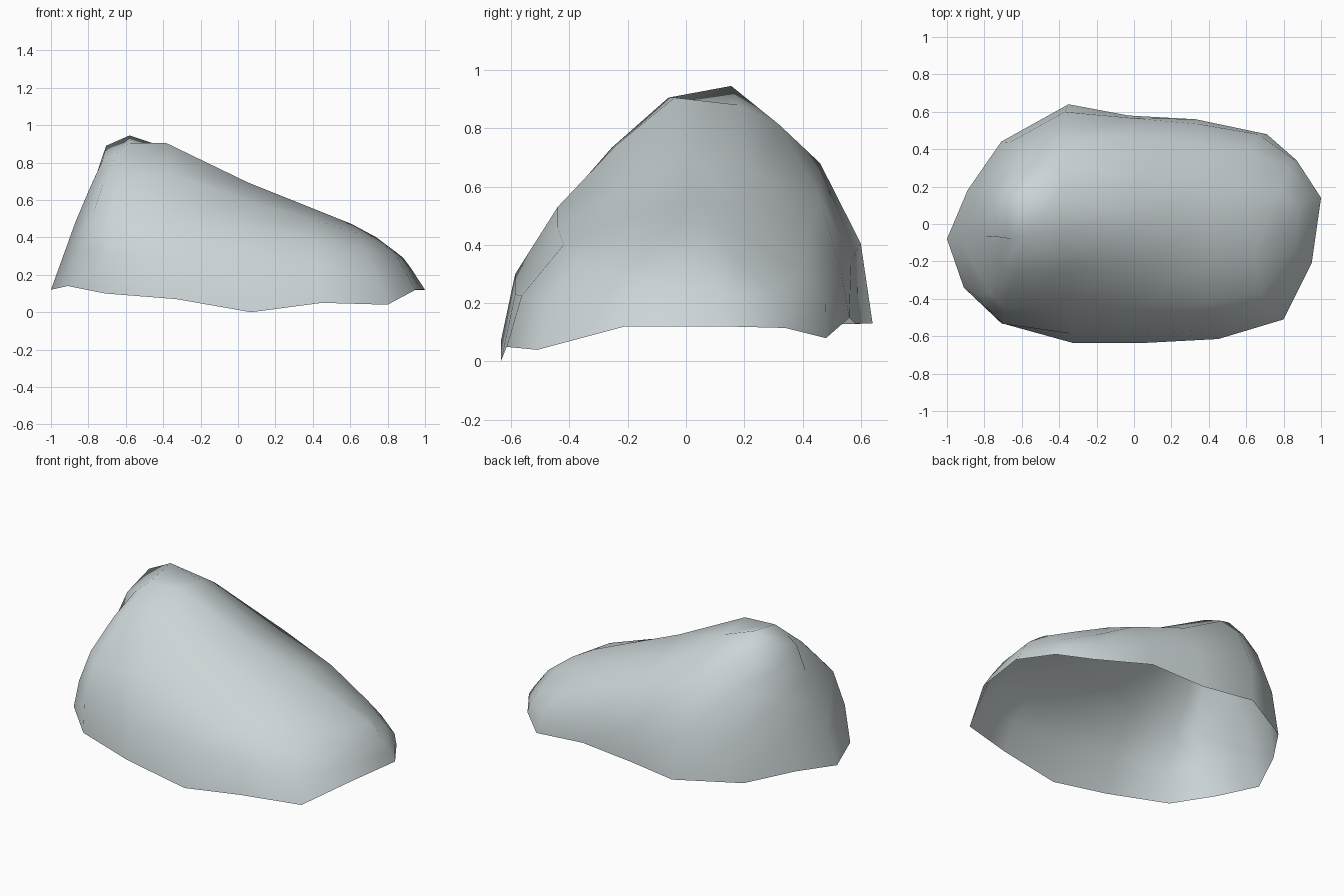
import bpy, bmesh
from mathutils import Vector

if "Cube" in bpy.data.objects:
    bpy.data.objects.remove(bpy.data.objects["Cube"])

# Open bottom edge, anticlockwise from the left end
rim = [(-1, -.08, .12), (-.91, -.34, .14), (-.71, -.53, .10), (-.33, -.635, .07),
       (.07, -.635, 0), (.45, -.615, .05), (.80, -.51, .04), (.95, -.21, .12),
       (1, .14, .12), (.87, .34, .115), (.71, .48, .08), (.33, .56, .15),
       (-.03, .58, .13), (-.35, .64, .13), (-.71, .44, .127), (-.89, .18, .15)]

# Shoulder where the walls turn into the roof
shoulder = [(-.87, -.06, .48), (-.77, -.37, .54), (-.69, -.45, .51), (-.35, -.44, .53),
            (.03, -.44, .46), (.40, -.42, .40), (.68, -.37, .34), (.86, -.14, .28),
            (.925, .12, .235), (.83, .30, .24), (.62, .40, .31), (.36, .42, .45),
            (0, .46, .56), (-.39, .46, .68), (-.62, .36, .66), (-.80, .19, .58)]

# Crest: a flat peak on the left narrowing to a ridge on the right
ridge = [(.05, 0, .695), (.40, .03, .555), (.61, .05, .47), (.74, .08, .40)]
crest = [(-.725, -.07, .81), (-.65, -.08, .85), (-.58, -.06, .905), (-.385, -.04, .905),
         *ridge, (.84, .11, .325), *reversed(ridge),
         (-.385, .18, .88), (-.58, .155, .945), (-.705, .12, .89)]


def between(a, b, widen, lift):
    """Half-way ring, bulged sideways and upwards."""
    ring = []
    for p, q in zip(a, b):
        m = (Vector(p) + Vector(q)) / 2
        ring.append((m.x, m.y * widen, m.z + lift * abs(m.y)))
    return ring


rings = [rim, between(rim, shoulder, 1.09, 0), shoulder,
         between(shoulder, crest, 1.0, .1), crest]

# Skin the rings into one open shell
bm = bmesh.new()
rows = [[bm.verts.new(p) for p in ring] for ring in rings]
n = len(rim)
for low, high in zip(rows, rows[1:]):
    for i in range(n):
        j = (i + 1) % n
        bm.faces.new((low[i], low[j], high[j], high[i]))

# Close the peak
for cap in ((0, 1, 15), (1, 2, 14, 15), (2, 3, 13, 14), (3, 4, 13)):
    bm.faces.new([rows[-1][i] for i in cap])
bmesh.ops.remove_doubles(bm, verts=bm.verts, dist=.0005)
bmesh.ops.recalc_face_normals(bm, faces=bm.faces)
if sum(f.normal.z for f in bm.faces) < 0:
    bmesh.ops.reverse_faces(bm, faces=bm.faces)
for f in bm.faces:
    f.smooth = True

mesh = bpy.data.meshes.new("shell")
bm.to_mesh(mesh)
bm.free()
shell = bpy.data.objects.new("shell", mesh)
bpy.context.collection.objects.link(shell)

grey = bpy.data.materials.new("pale blue grey")
grey.diffuse_color = (.60, .66, .68, 1)
grey.use_nodes = True
grey.node_tree.nodes["Principled BSDF"].inputs["Base Color"].default_value = grey.diffuse_color
mesh.materials.append(grey)
